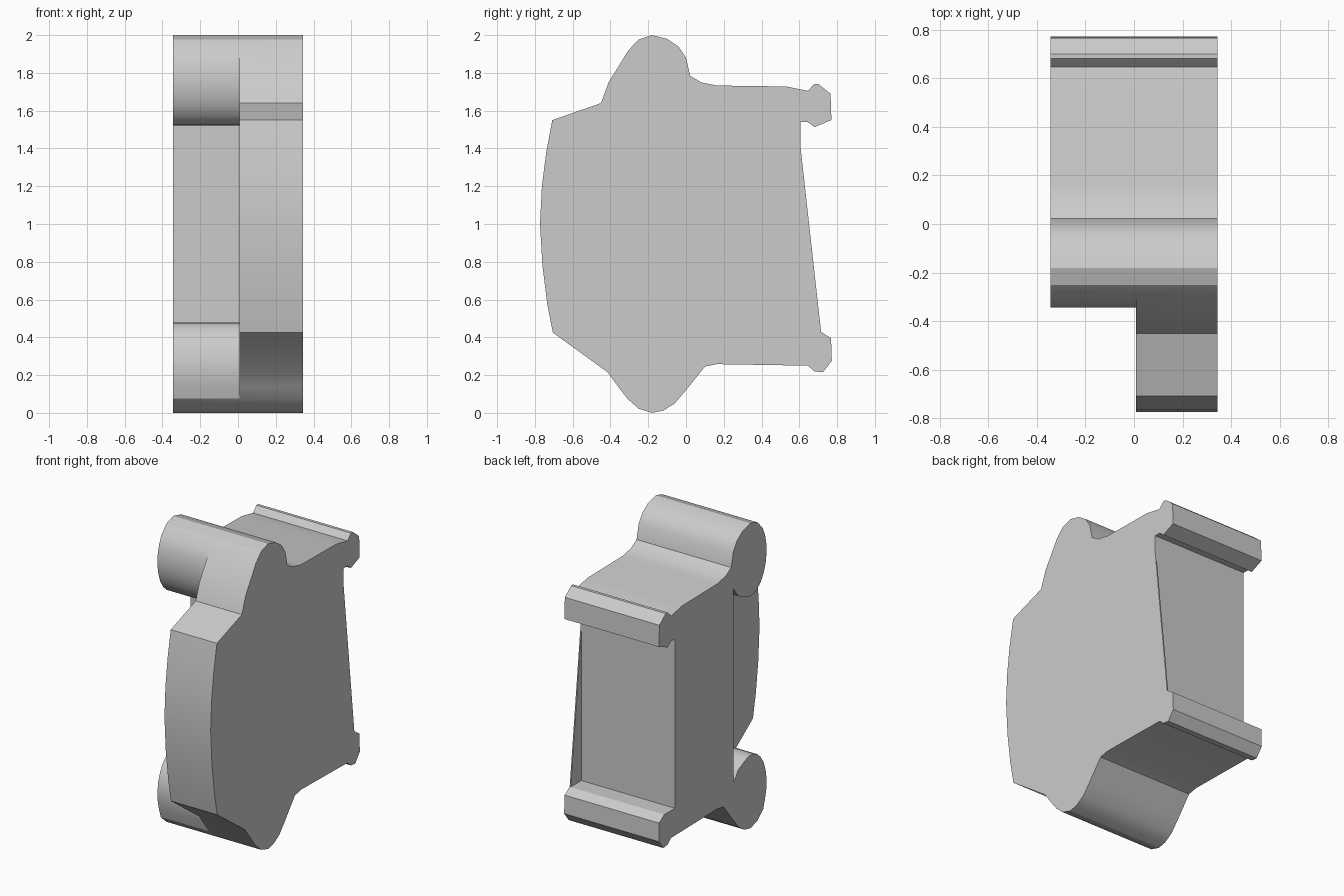
import bpy, bmesh
from math import cos, sin, radians

if "Cube" in bpy.data.objects:
    bpy.data.objects.remove(bpy.data.objects["Cube"])

X_LEFT, X_STEP, X_RIGHT = -0.343, 0.008, 0.343

# Shared rear outline (y, z): upper lobe, top, flanges, recessed back, underside, lower lobe
rear = [(-.305, 1.92), (-.25, 1.977), (-.18, 2.0), (-.1, 1.98), (-.04, 1.94), (0, 1.88),
        (.022, 1.785), (.08, 1.75), (.165, 1.733), (.53, 1.728), (.645, 1.705),
        (.68, 1.742), (.70, 1.742), (.765, 1.69), (.77, 1.55), (.68, 1.513),
        (.645, 1.54), (.605, 1.54), (.605, .43), (.715, .43), (.768, .395),
        (.772, .275), (.725, .215), (.68, .22), (.645, .25), (.165, .258), (.1, .245),
        (0, .12), (-.06, .05), (-.12, .012), (-.18, 0), (-.25, .022), (-.31, .075)]

# Bowed front of the deep right-hand plate, bottom to top
plate_front = [(-.36, .14), (-.415, .215), (-.705, .425), (-.735, .58), (-.76, .78),
               (-.773, 1.0), (-.763, 1.2), (-.74, 1.38), (-.708, 1.55),
               (-.45, 1.64), (-.41, 1.75), (-.36, 1.83)]


def lobe(cz, angles):
    """Rounded front of a lobe as an elliptical arc."""
    return [(-.18 + .165 * cos(radians(a)), cz + .24 * sin(radians(a))) for a in angles]


# Short left-hand front: lower lobe, flat web, upper lobe
web_front = (lobe(.24, range(205, 69, -15)) + [(-.05, .43), (0, .36), (0, 1.64), (-.05, 1.57)]
             + lobe(1.76, range(290, 154, -15)))


def finish(name, bm):
    bmesh.ops.recalc_face_normals(bm, faces=bm.faces[:])
    mesh = bpy.data.meshes.new(name)
    bm.to_mesh(mesh)
    bm.free()
    ob = bpy.data.objects.new(name, mesh)
    bpy.context.collection.objects.link(ob)
    return ob


def row(bm, x, pts):
    return [bm.verts.new((x, y, z)) for y, z in pts]


def wall(bm, a, b):
    for i in range(len(a) - 1):
        bm.faces.new((a[i], a[i + 1], b[i + 1], b[i]))


# Stepped housing: both halves share the rear outline
bm = bmesh.new()
r0, r1, r2 = (row(bm, x, rear) for x in (X_LEFT, X_STEP, X_RIGHT))
w0, w1 = (row(bm, x, web_front) for x in (X_LEFT, X_STEP))
p1, p2 = (row(bm, x, plate_front) for x in (X_STEP, X_RIGHT))
wall(bm, r0, r1)
wall(bm, r1, r2)
wall(bm, [r0[-1]] + w0 + [r0[0]], [r1[-1]] + w1 + [r1[0]])
wall(bm, [r1[-1]] + p1 + [r1[0]], [r2[-1]] + p2 + [r2[0]])
bm.faces.new(r0 + w0)
bm.faces.new(r2 + p2)
bm.faces.new([r1[-1]] + p1 + [r1[0]] + w1[::-1])
housing = finish("housing", bm)

# Thin tapered cheek beside the recessed back
bm = bmesh.new()
tri = [(.595, 1.5), (.605, 1.42), (.715, .43), (.595, .43)]
c0, c1 = row(bm, X_RIGHT - .008, tri), row(bm, X_RIGHT, tri)
wall(bm, c0 + c0[:1], c1 + c1[:1])
bm.faces.new(c0)
bm.faces.new(c1)
finish("back_cheek", bm)

# Smooth only the rounded walls
bpy.ops.object.select_all(action='DESELECT')
housing.select_set(True)
bpy.context.view_layer.objects.active = housing
bpy.ops.object.shade_smooth_by_angle(angle=radians(25))
